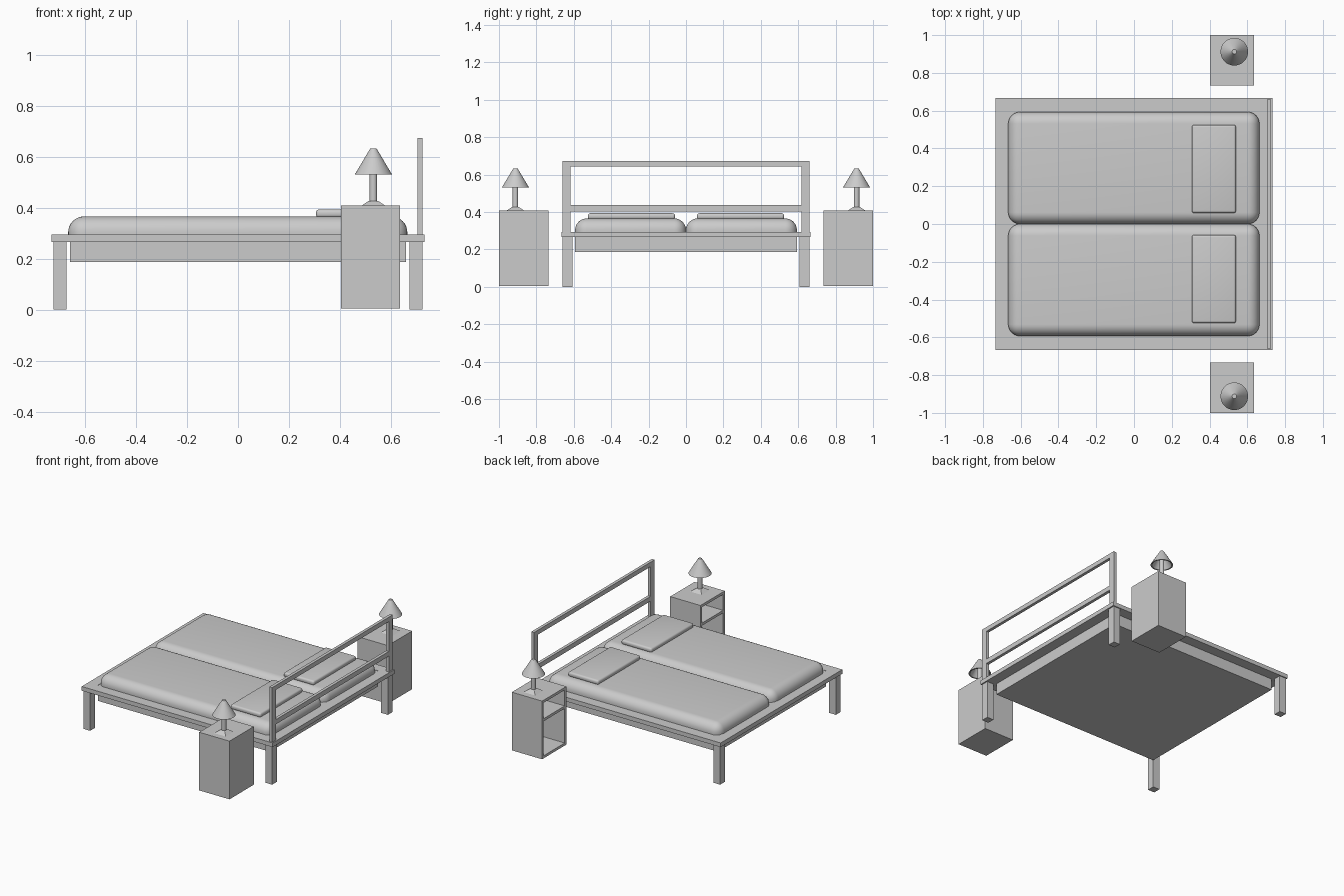
import bpy, bmesh, math
from mathutils import Matrix

if "Cube" in bpy.data.objects:
    bpy.data.objects.remove(bpy.data.objects["Cube"])


def finish(bm, name, smooth=False):
    bmesh.ops.recalc_face_normals(bm, faces=bm.faces)
    me = bpy.data.meshes.new(name)
    bm.to_mesh(me)
    bm.free()
    ob = bpy.data.objects.new(name, me)
    bpy.context.collection.objects.link(ob)
    if smooth:
        bpy.ops.object.select_all(action='DESELECT')
        ob.select_set(True)
        bpy.context.view_layer.objects.active = ob
        bpy.ops.object.shade_smooth_by_angle(angle=math.radians(35))
    return ob


def add_box(bm, x, y, z):
    c = [(a + b) / 2 for a, b in (x, y, z)]
    s = [abs(b - a) for a, b in (x, y, z)]
    mat = Matrix.Translation(c) @ Matrix.Diagonal((*s, 1))
    return bmesh.ops.create_cube(bm, size=1, matrix=mat)


def boxes(name, *parts):
    bm = bmesh.new()
    for p in parts:
        add_box(bm, *p)
    return finish(bm, name)


def cushion(name, x, y, z, radius, segments, keep_bottom):
    bm = bmesh.new()
    add_box(bm, x, y, z)
    low = min(z) + 1e-4
    edges = [e for e in bm.edges
             if not keep_bottom or any(v.co.z > low for v in e.verts)]
    bmesh.ops.bevel(bm, geom=edges, offset=radius, segments=segments,
                    profile=0.5, affect='EDGES', clamp_overlap=True)
    return finish(bm, name, True)


def lathe(name, profile, x, y, sides=32):
    bm = bmesh.new()
    vs = [bm.verts.new((x + r, y, z)) for r, z in profile]
    es = [bm.edges.new(p) for p in zip(vs, vs[1:])]
    bmesh.ops.spin(bm, geom=vs + es, cent=(x, y, 0), axis=(0, 0, 1),
                   angle=math.tau, steps=sides)
    bmesh.ops.remove_doubles(bm, verts=bm.verts, dist=1e-5)
    return finish(bm, name, True)


X, Y = 0.732, 0.666      # bed half size
IX, IY = 0.659, 0.593    # half size of the mattress opening

# Bed frame ring, mattress box and legs
boxes("bed_frame",
      ((-X, X), (IY, Y), (0.265, 0.294)),
      ((-X, X), (-Y, -IY), (0.265, 0.294)),
      ((-X, -IX), (-IY, IY), (0.265, 0.294)),
      ((IX, X), (-IY, IY), (0.265, 0.294)))
boxes("mattress_box", ((-IX, IX), (-IY, IY), (0.186, 0.292)))
for sx, end in ((-1, "foot"), (1, "head")):
    for sy, side in ((-1, "right"), (1, "left")):
        boxes(f"{end}_leg_{side}",
              ((sx * 0.672, sx * 0.723), (sy * 0.608, sy * 0.659), (0, 0.265)))

# Headboard: two posts and two rails
HX = (0.703, 0.724)
boxes("headboard",
      (HX, (-0.66, -0.617), (0.294, 0.673)),
      (HX, (0.617, 0.66), (0.294, 0.673)),
      (HX, (-0.617, 0.617), (0.642, 0.673)),
      (HX, (-0.617, 0.617), (0.403, 0.436)))

for s, side in ((-1, "right"), (1, "left")):
    # Mattress and pillow
    cushion(f"mattress_{side}", (-0.666, 0.664), (0, s * 0.593),
            (0.288, 0.365), 0.062, 8, True)
    cushion(f"pillow_{side}", (0.306, 0.54), (s * 0.058, s * 0.525),
            (0.36, 0.393), 0.013, 4, False)

    # Nightstand: open towards the foot, with one shelf
    x0, x1, ya, yb, t = 0.403, 0.635, 0.734 * s, 1.0 * s, 0.018
    inner = (ya + t * s, yb - t * s)
    boxes(f"nightstand_{side}",
          ((x0, x1), (ya, inner[0]), (0.005, 0.408)),
          ((x0, x1), (inner[1], yb), (0.005, 0.408)),
          ((x0, x1), inner, (0.39, 0.408)),
          ((x0, x1), inner, (0.005, 0.023)),
          ((x1 - t, x1), inner, (0.023, 0.39)),
          ((x0, x1 - t), inner, (0.262, 0.28)))

    # Lamp: square tapered foot, pole and hollow shade
    lx, ly = 0.531, 0.912 * s
    bm = bmesh.new()
    bmesh.ops.create_cone(
        bm, cap_ends=True, segments=4, radius1=0.064, radius2=0.026, depth=0.018,
        matrix=Matrix.Translation((lx, ly, 0.417)) @ Matrix.Rotation(math.pi / 4, 4, 'Z'))
    finish(bm, f"lamp_foot_{side}")
    lathe(f"lamp_pole_{side}", [(0, 0.42), (0.015, 0.42), (0.015, 0.6), (0, 0.6)], lx, ly)
    lathe(f"lamp_shade_{side}",
          [(0, 0.632), (0.012, 0.632), (0.073, 0.53), (0.064, 0.53),
           (0.01, 0.618), (0, 0.618)], lx, ly)
